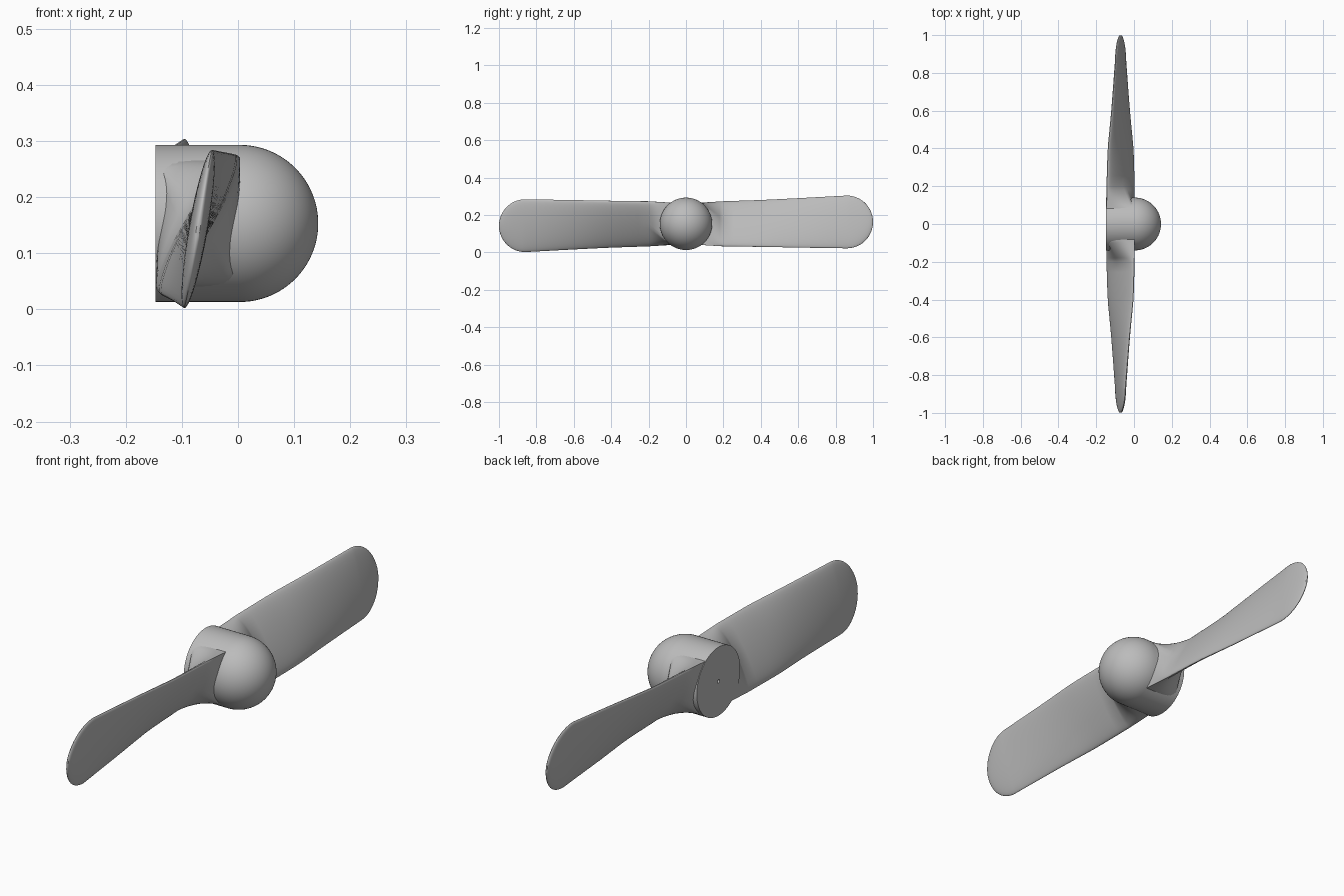
import bpy, bmesh, math
from mathutils import Matrix, Vector

cube = bpy.data.objects.get("Cube")
if cube:
    bpy.data.objects.remove(cube, do_unlink=True)

AXIS_Z = 0.153
BLADE_X = -0.071
HALF = 24          # points along each face of a blade section

grey = bpy.data.materials.new("grey")
grey.use_nodes = True
colour = (0.5, 0.5, 0.5, 1)
grey.diffuse_color = colour
grey.node_tree.nodes["Principled BSDF"].inputs["Base Color"].default_value = colour


def finish(bm, name, angle):
    bmesh.ops.recalc_face_normals(bm, faces=bm.faces)
    mesh = bpy.data.meshes.new(name)
    bm.to_mesh(mesh)
    bm.free()
    mesh.materials.append(grey)
    obj = bpy.data.objects.new(name, mesh)
    bpy.context.collection.objects.link(obj)
    bpy.ops.object.select_all(action='DESELECT')
    obj.select_set(True)
    bpy.context.view_layer.objects.active = obj
    bpy.ops.object.shade_smooth_by_angle(angle=math.radians(angle))
    return obj


def loft(bm, rings):
    for a, b in zip(rings, rings[1:]):
        for i in range(len(a)):
            j = (i + 1) % len(a)
            bm.faces.new((a[i], a[j], b[j], b[i]))


# Hub: round nose, straight barrel, flat back with a shaft hole
def build_hub():
    radius, back, hole = 0.14, -0.147, 0.007
    profile = [(-0.04, hole), (back, hole), (back, radius)]
    for i in range(24):
        a = math.radians(90 * (1 - i / 24))
        profile.append((0.003 + radius * math.cos(a), radius * math.sin(a)))
    bm = bmesh.new()
    rings = []
    for x, r in profile:
        rings.append([bm.verts.new((x, r * math.cos(t), AXIS_Z + r * math.sin(t)))
                      for t in (math.tau * k / 64 for k in range(64))])
    loft(bm, rings)
    bm.faces.new(rings[0])
    nose = bm.verts.new((0.003 + radius, 0, AXIS_Z))
    last = rings[-1]
    for i in range(64):
        bm.faces.new((last[i], last[(i + 1) % 64], nose))
    finish(bm, "hub", 35)


# Blade stations: distance out, half chord in x and z, centre z, half thickness
STATIONS = [
    (0.20, 0.072, 0.120, 0.153, 0.024),
    (0.40, 0.066, 0.125, 0.151, 0.021),
    (0.60, 0.046, 0.132, 0.148, 0.019),
    (0.86, 0.025, 0.141, 0.143, 0.017),
    (1.00, 0.022, 0.141, 0.143, 0.016),
]


def station(d):
    for a, b in zip(STATIONS, STATIONS[1:]):
        if d <= b[0]:
            f = max(0, (d - a[0]) / (b[0] - a[0]))
            return [p + (q - p) * f for p, q in zip(a, b)]
    return list(STATIONS[-1])


def foil(d):
    """Twisted oval section, starting at the upper edge."""
    _, cx, cz, mid, thick = station(d)
    tip = max(0, (d - 0.86) / 0.14)
    scale = math.sqrt(max(0, 1 - tip * tip))
    chord = Vector((cx, cz))
    across = Vector((-cz, cx)).normalized() * thick * scale ** 0.7
    out = []
    for k in range(2 * HALF):
        t = math.pi * k / HALF
        out.append(Vector((BLADE_X, mid)) + chord * scale * math.cos(t) + across * math.sin(t))
    return out


def block():
    """Square root section whose opposite corners meet the foil edges."""
    x, z = 0.074, 0.113
    corners = [Vector(c) for c in ((x, z), (-x, z), (-x, -z), (x, -z))]
    out = []
    for i in range(4):
        a, b = corners[i], corners[(i + 1) % 4]
        n = HALF // 2
        out += [Vector((BLADE_X, AXIS_Z)) + a.lerp(b, k / n) for k in range(n)]
    return out


def build_blade(name, turned):
    bm = bmesh.new()
    sections = [(0.04, block()), (0.08, block())]
    root, start = block(), foil(0.20)
    for i in range(1, 6):
        f = i / 6
        sections.append((0.08 + 0.12 * f, [a.lerp(b, f) for a, b in zip(root, start)]))
    outs = [0.2 + 0.055 * i for i in range(12)]
    outs += [0.86 + 0.14 * math.sin(math.radians(a)) for a in range(0, 88, 6)]
    sections += [(d, foil(d)) for d in outs]
    rings = [[bm.verts.new((p.x, -d, p.y)) for p in pts] for d, pts in sections]
    loft(bm, rings)
    bm.faces.new(rings[0])
    bm.faces.new(rings[-1])
    if turned:
        bmesh.ops.rotate(bm, verts=bm.verts, cent=(0, 0, AXIS_Z),
                         matrix=Matrix.Rotation(math.pi, 3, 'X'))
    finish(bm, name, 40)


build_hub()
build_blade("front_blade", False)
build_blade("back_blade", True)
